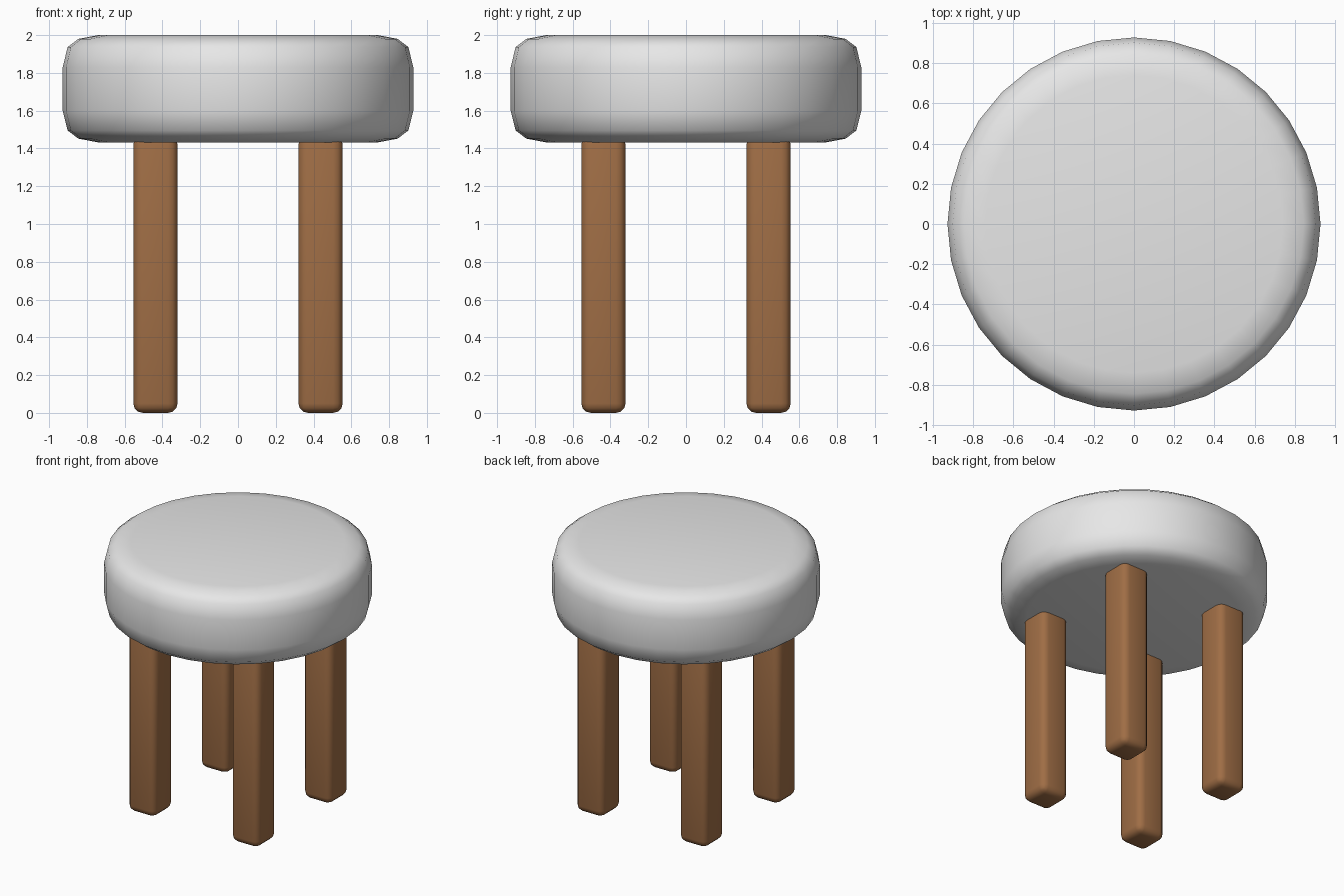
import bpy, bmesh, math

if "Cube" in bpy.data.objects:
    bpy.data.objects.remove(bpy.data.objects["Cube"])


def make_material(name, rgb):
    mat = bpy.data.materials.new(name)
    mat.diffuse_color = (*rgb, 1.0)
    mat.use_nodes = True
    mat.node_tree.nodes["Principled BSDF"].inputs["Base Color"].default_value = mat.diffuse_color
    return mat


def finish(bm, name, mat):
    bmesh.ops.recalc_face_normals(bm, faces=bm.faces)
    for f in bm.faces:
        f.smooth = True
    mesh = bpy.data.meshes.new(name)
    bm.to_mesh(mesh)
    bm.free()
    mesh.materials.append(mat)
    obj = bpy.data.objects.new(name, mesh)
    bpy.context.collection.objects.link(obj)
    return obj


grey = make_material("grey cushion", (0.8, 0.8, 0.8))
brown = make_material("brown wood", (0.35, 0.155, 0.06))

# Seat: rounded cushion, a lathed profile with 32 sides
profile = [(0.74, 1.432), (0.845, 1.452), (0.902, 1.495), (0.928, 1.60),
           (0.928, 1.83), (0.902, 1.937), (0.845, 1.98), (0.74, 2.0)]
SIDES = 32
bm = bmesh.new()
rings = []
for r, z in profile:
    rings.append([bm.verts.new((r * math.cos(2 * math.pi * i / SIDES),
                                r * math.sin(2 * math.pi * i / SIDES), z))
                  for i in range(SIDES)])
for low, high in zip(rings, rings[1:]):
    for i in range(SIDES):
        j = (i + 1) % SIDES
        bm.faces.new((low[i], low[j], high[j], high[i]))
bm.faces.new(rings[0][::-1])
bm.faces.new(rings[-1])
finish(bm, "seat", grey)

# Legs: four square posts with rounded edges, tucked into the seat
WIDTH, HEIGHT, OFFSET = 0.234, 1.47, 0.437
for side, sx in (("left", -1), ("right", 1)):
    for end, sy in (("front", -1), ("back", 1)):
        bm = bmesh.new()
        bmesh.ops.create_cube(bm, size=1.0)
        bmesh.ops.scale(bm, vec=(WIDTH, WIDTH, HEIGHT), verts=bm.verts)
        bmesh.ops.bevel(bm, geom=bm.edges[:], offset=0.05, segments=3,
                        profile=0.5, affect='EDGES')
        leg = finish(bm, f"{end}_{side}_leg", brown)
        leg.location = (sx * OFFSET, sy * OFFSET, HEIGHT / 2)
